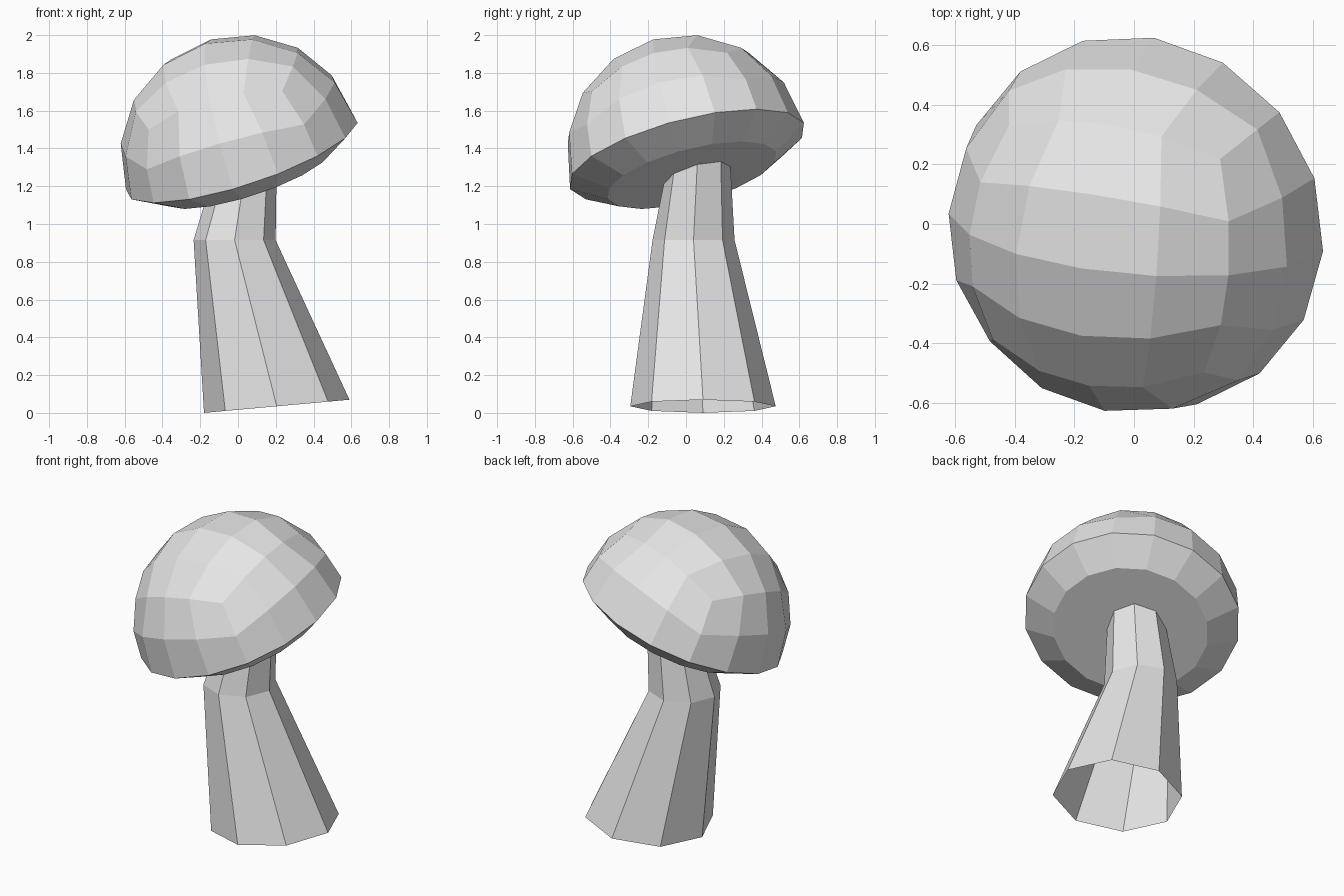
import bpy, bmesh, math
from mathutils import Vector, Matrix

cube = bpy.data.objects.get("Cube")
if cube:
    bpy.data.objects.remove(cube, do_unlink=True)

grey = bpy.data.materials.new("light_grey")
grey.use_nodes = True
colour = (0.8, 0.8, 0.8, 1)
grey.diffuse_color = colour
grey.node_tree.nodes["Principled BSDF"].inputs["Base Color"].default_value = colour


def make_object(name, bm):
    bm.normal_update()
    mesh = bpy.data.meshes.new(name)
    bm.to_mesh(mesh)
    bm.free()
    mesh.materials.append(grey)
    obj = bpy.data.objects.new(name, mesh)
    bpy.context.collection.objects.link(obj)
    return obj


CAP_RADIUS = 0.645
CAP_CENTRE = Vector((0.02, 0.005, 1.36))
SLOPE = Vector((0.327, 0.259))            # rise of the cap rim along x and y
UNDERSIDE_DEPTH = 0.11

# Cap: upper half of a cube-based sphere
bm = bmesh.new()
bmesh.ops.create_cube(bm, size=2)
bmesh.ops.subdivide_edges(bm, edges=bm.edges[:], cuts=3, use_grid_fill=True)
for v in bm.verts:
    v.co = Vector([math.tan(c * math.pi / 4) for c in v.co]).normalized() * CAP_RADIUS
bmesh.ops.delete(bm, geom=[v for v in bm.verts if v.co.z < -0.01], context='VERTS')

# Underside: bevelled band below the rim, closed by a flat face
rim = [e for e in bm.edges if e.is_boundary]
band = bmesh.ops.extrude_edge_only(bm, edges=rim)["geom"]
for v in (g for g in band if isinstance(g, bmesh.types.BMVert)):
    v.co = Vector((v.co.x * 0.72, v.co.y * 0.72, -UNDERSIDE_DEPTH))
bmesh.ops.holes_fill(bm, edges=[e for e in bm.edges if e.is_boundary], sides=0)
bmesh.ops.recalc_face_normals(bm, faces=bm.faces[:])

# Tip the cap so that one cube corner points uphill
axis = Vector((-SLOPE.x, -SLOPE.y, 1)).normalized()
tilt = Vector((0, 0, 1)).rotation_difference(axis).to_matrix().to_4x4()
turn = Matrix.Rotation(math.atan2(SLOPE.y, SLOPE.x) - math.pi / 4, 4, 'Z')
bm.transform(Matrix.Translation(CAP_CENTRE) @ tilt @ turn)
make_object("mushroom_cap", bm)

# Stem: open eight-sided tube of three rings (centre, radius, slope in x and y)
rings = [
    ((0.205, 0.09, 0.035), 0.385, (0.09, 0)),
    ((-0.018, 0.04, 0.915), 0.217, (0, 0)),
    ((0.03, 0.06, 1.27), 0.175, SLOPE),
]
SIDES = 8
bm = bmesh.new()
loops = []
for (cx, cy, cz), radius, slope in rings:
    loop = []
    for i in range(SIDES):
        angle = math.tau * i / SIDES
        dx, dy = radius * math.cos(angle), radius * math.sin(angle)
        loop.append(bm.verts.new((cx + dx, cy + dy, cz + slope[0] * dx + slope[1] * dy)))
    loops.append(loop)
for low, high in zip(loops, loops[1:]):
    for i in range(SIDES):
        j = (i + 1) % SIDES
        bm.faces.new((low[i], low[j], high[j], high[i]))
make_object("mushroom_stem", bm)
